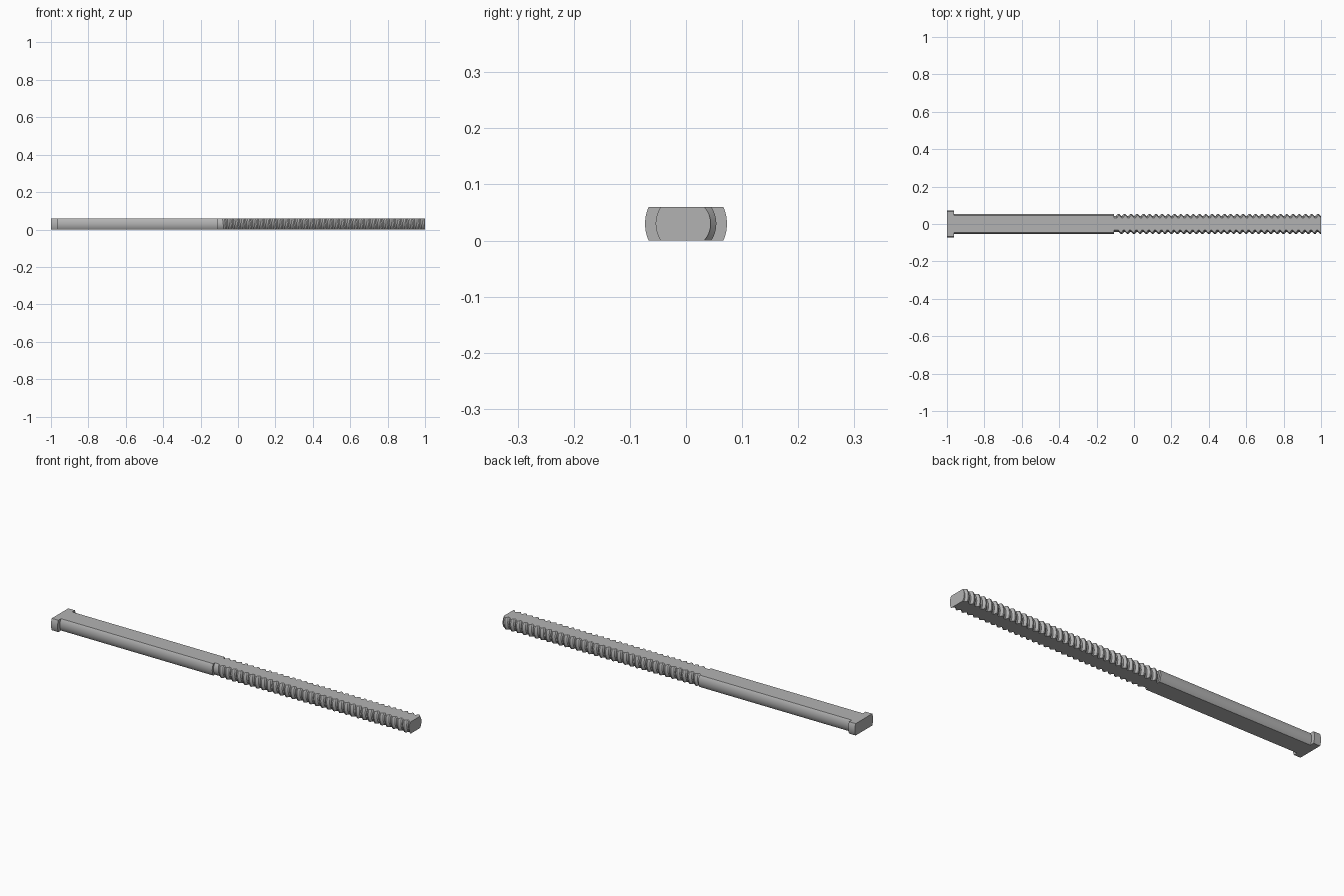
import bpy, bmesh, math
from mathutils import Matrix, Vector

cube = bpy.data.objects.get("Cube")
if cube:
    bpy.data.objects.remove(cube, do_unlink=True)

MID = 0.03           # axis height, half the thickness between the flats
HEAD_X, NECK_X, THREAD_X, TIP_X = -1.0, -0.963, -0.107, 1.0
HEAD_R, SHANK_R, ROOT_R = 0.073, 0.054, 0.044
PITCH = 1 / 30

steel = bpy.data.materials.new("plain_grey")
steel.use_nodes = True
GREY = (0.45, 0.45, 0.45, 1)
steel.diffuse_color = GREY
steel.node_tree.nodes["Principled BSDF"].inputs["Base Color"].default_value = GREY


def cut(bm, point, normal):
    """Slice off everything beyond a plane and cap the opening."""
    geom = bm.verts[:] + bm.edges[:] + bm.faces[:]
    res = bmesh.ops.bisect_plane(bm, geom=geom, dist=1e-6, plane_co=Vector(point),
                                 plane_no=Vector(normal), clear_outer=True)
    edges = [e for e in res["geom_cut"]
             if isinstance(e, bmesh.types.BMEdge) and e.is_boundary]
    bmesh.ops.edgeloop_fill(bm, edges=edges)


def finish(bm, name):
    """Cut the top and bottom flats and make the object."""
    cut(bm, (0, 0, 2 * MID), (0, 0, 1))
    cut(bm, (0, 0, 0), (0, 0, -1))
    bmesh.ops.recalc_face_normals(bm, faces=bm.faces[:])
    mesh = bpy.data.meshes.new(name)
    bm.to_mesh(mesh)
    bm.free()
    mesh.materials.append(steel)
    obj = bpy.data.objects.new(name, mesh)
    bpy.context.collection.objects.link(obj)
    bpy.ops.object.select_all(action="DESELECT")
    obj.select_set(True)
    bpy.context.view_layer.objects.active = obj
    bpy.ops.object.shade_smooth_by_angle(angle=math.radians(25))


def flatted_rod(name, x0, x1, radius):
    bm = bmesh.new()
    place = Matrix.Translation(((x0 + x1) / 2, 0, MID)) @ Matrix.Rotation(math.pi / 2, 4, "Y")
    bmesh.ops.create_cone(bm, cap_ends=True, segments=96, radius1=radius,
                          radius2=radius, depth=x1 - x0, matrix=place)
    finish(bm, name)


def threaded_rod(name):
    # Helical surface: each turn has root, crest, crest, root points
    bm = bmesh.new()
    steps, first = 96, -0.0833
    tooth = [(-0.38, ROOT_R), (-0.09, SHANK_R), (0.09, SHANK_R), (0.38, ROOT_R)]
    rows = []
    for turn in range(-3, 36):
        for offset, radius in tooth:
            r = radius if turn >= 0 else ROOT_R
            row = []
            for i in range(steps + 1):
                t = i / steps - 0.25
                a = 2 * math.pi * t
                x = first + PITCH * (turn + offset + t)
                row.append(bm.verts.new((x, r * math.cos(a), MID + r * math.sin(a))))
            rows.append(row)
    for low, high in zip(rows, rows[1:]):
        for i in range(steps):
            bm.faces.new((low[i], low[i + 1], high[i + 1], high[i]))
    bmesh.ops.remove_doubles(bm, verts=bm.verts[:], dist=1e-5)
    cut(bm, (TIP_X, 0, 0), (1, 0, 0))
    cut(bm, (THREAD_X, 0, 0), (-1, 0, 0))
    finish(bm, name)


flatted_rod("bolt_head", HEAD_X, NECK_X, HEAD_R)
flatted_rod("smooth_shank", NECK_X, THREAD_X, SHANK_R)
threaded_rod("threaded_shank")
